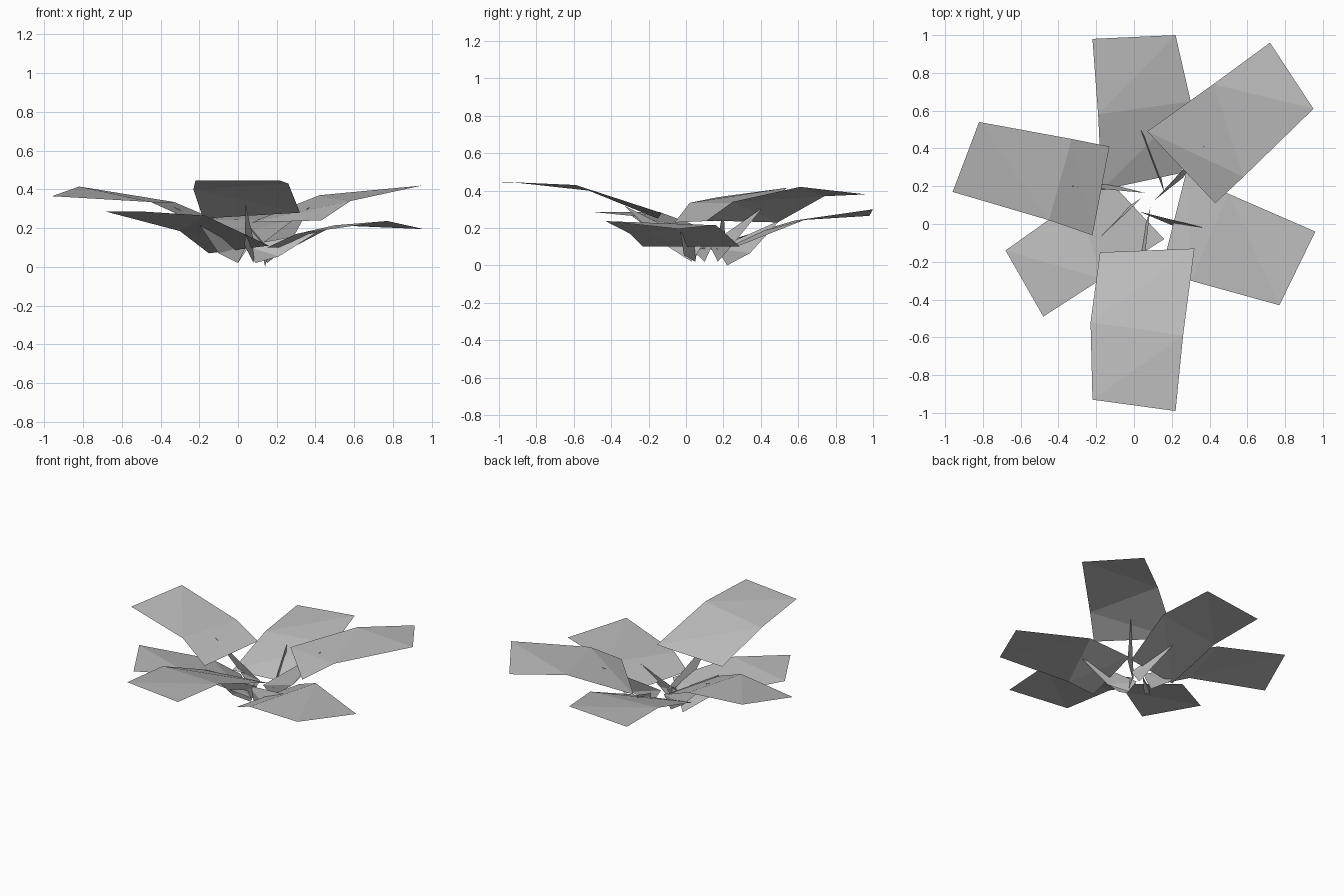
import bpy
import bmesh
from mathutils import Vector

cube = bpy.data.objects.get("Cube")
if cube:
    bpy.data.objects.remove(cube, do_unlink=True)


def make_material(name, colour):
    material = bpy.data.materials.new(name)
    material.use_nodes = True
    material.diffuse_color = colour
    material.node_tree.nodes["Principled BSDF"].inputs["Base Color"].default_value = colour
    return material


leaf_grey = make_material("leaf grey", (.5, .5, .5, 1))


def make_object(name, mesh_builder):
    mesh = bpy.data.meshes.new(name)
    mesh_builder.normal_update()
    mesh_builder.to_mesh(mesh)
    mesh_builder.free()
    mesh.materials.append(leaf_grey)
    thing = bpy.data.objects.new(name, mesh)
    bpy.context.collection.objects.link(thing)
    return thing


def leaf(name, tip, bend, base):
    """Flat-shaded leaf card: three cross edges joined by two bent panels."""
    builder = bmesh.new()
    edges = [[builder.verts.new(point) for point in edge] for edge in (tip, bend, base)]
    for (left, right), (next_left, next_right) in zip(edges, edges[1:]):
        builder.faces.new((left, next_left, next_right))
        builder.faces.new((left, next_right, right))
    for face in builder.faces:
        face.normal_update()
        if face.normal.z < 0:
            face.normal_flip()
    make_object(name, builder)


def stem(name, foot, tip):
    """Upright kite-shaped blade running from the root out under its leaf."""
    foot, tip = Vector(foot), Vector(tip)
    run = tip - foot
    outward = Vector((run.x, run.y, 0)).normalized()
    side = Vector((-outward.y, outward.x, 0))
    inner = foot - outward * .06 + Vector((0, 0, .09))
    lower = foot + run * .4 - side * .03 - Vector((0, 0, .03))
    builder = bmesh.new()
    foot_v, lower_v, tip_v, inner_v = [builder.verts.new(p) for p in (foot, lower, tip, inner)]
    builder.faces.new((foot_v, lower_v, inner_v))
    builder.faces.new((lower_v, tip_v, inner_v))
    make_object(name, builder)


# Leaves, each given by its tip, bend and base edges
leaf("back_leaf",
     tip=((.22, 1, .3), (-.22, .98, .265)),
     bend=((.3, .65, .25), (-.19, .58, .24)),
     base=((.25, .27, .1), (-.17, .18, .12)))
leaf("back_left_leaf",
     tip=((.95, .61, .42), (.72, .96, .38)),
     bend=((.58, .25, .34), (.42, .74, .37)),
     base=((.43, .11, .24), (.07, .49, .23)))
leaf("left_leaf",
     tip=((.77, -.43, .237), (.96, -.04, .195)),
     bend=((.3, -.3, .17), (.5, .16, .215)),
     base=((.15, -.23, .1), (.28, .29, .1)))
leaf("front_leaf",
     tip=((-.22, -.93, .445), (.22, -.99, .445)),
     bend=((-.23, -.52, .4), (.26, -.59, .43)),
     base=((-.18, -.15, .25), (.32, -.13, .28)))
leaf("front_right_leaf",
     tip=((-.68, -.14, .285), (-.48, -.49, .285)),
     bend=((-.3, .13, .185), (-.17, -.29, .265)),
     base=((-.15, .25, .07), (.16, -.08, .11)))
leaf("back_right_leaf",
     tip=((-.82, .54, .415), (-.96, .17, .365)),
     bend=((-.33, .45, .335), (-.45, .02, .335)),
     base=((-.13, .41, .25), (-.22, -.06, .23)))

# Stems, one below each leaf
stem("back_stem", foot=(.14, .22, 0), tip=(.035, .5, .24))
stem("back_left_stem", foot=(.15, .17, .02), tip=(.37, .41, .31))
stem("left_stem", foot=(.09, .05, .02), tip=(.41, -.03, .18))
stem("front_stem", foot=(.08, .03, .02), tip=(.04, -.33, .32))
stem("front_right_stem", foot=(0, .1, .02), tip=(-.2, -.09, .22))
stem("back_right_stem", foot=(0, .17, .02), tip=(-.33, .2, .31))
